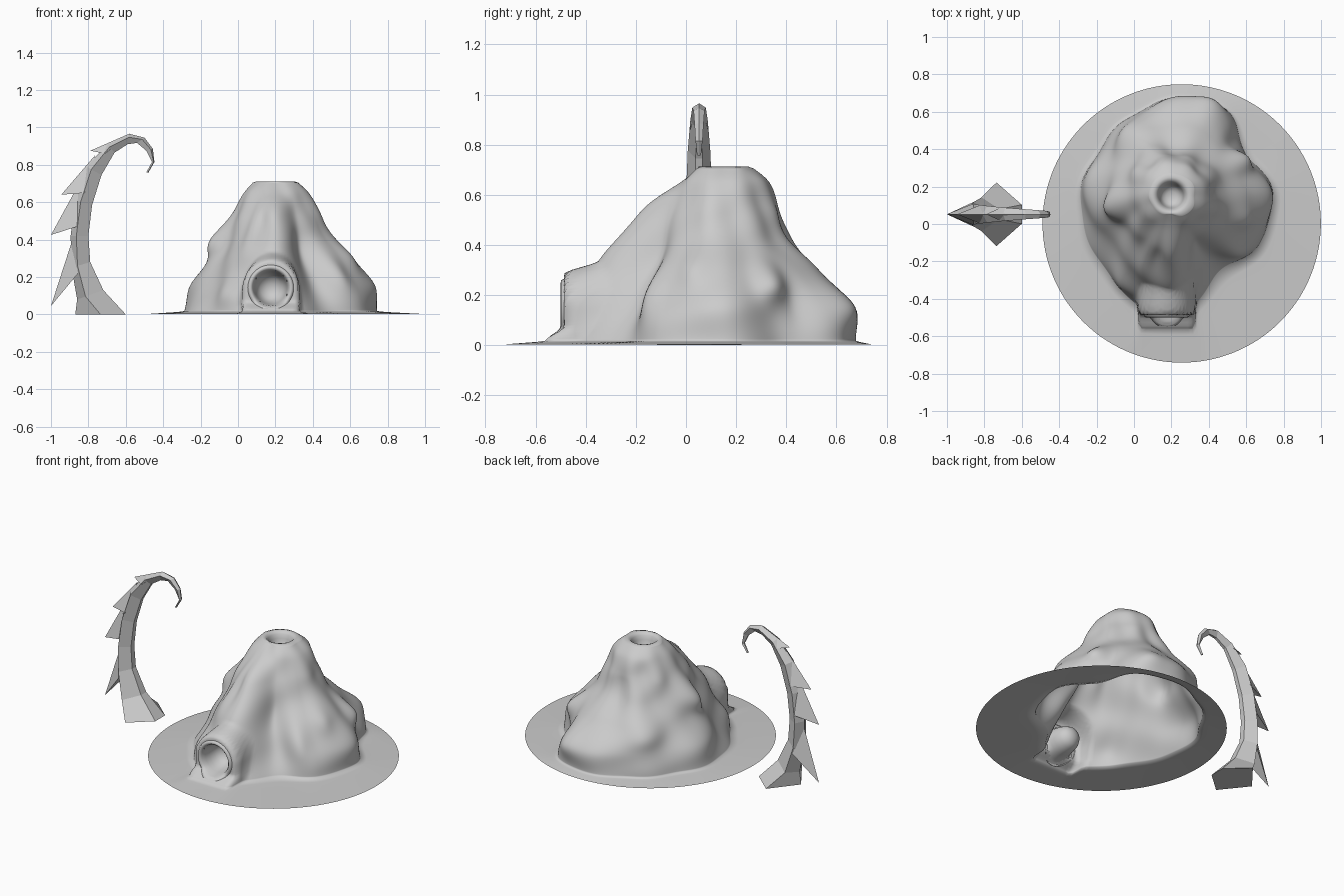
import bpy, bmesh, math

if "Cube" in bpy.data.objects:
    bpy.data.objects.remove(bpy.data.objects["Cube"])


def make(name, verts, faces, smooth):
    me = bpy.data.meshes.new(name)
    me.from_pydata(verts, [], faces)
    bm = bmesh.new()
    bm.from_mesh(me)
    bmesh.ops.remove_doubles(bm, verts=bm.verts, dist=0.0005)
    bm.to_mesh(me)
    bm.free()
    for p in me.polygons:
        p.use_smooth = smooth
    ob = bpy.data.objects.new(name, me)
    bpy.context.collection.objects.link(ob)
    return ob


def spline(pts, t, loop=False):
    # Catmull-Rom through a list of numbers
    n = len(pts)
    i = math.floor(t)
    f = t - i
    g = (lambda k: pts[k % n]) if loop else (lambda k: pts[max(0, min(n - 1, k))])
    a, b, c, d = g(i - 1), g(i), g(i + 1), g(i + 2)
    return b + 0.5 * f * (c - a + f * (2*a - 5*b + 4*c - d + f * (3*(b - c) + d - a)))


def smoothstep(x):
    x = min(1, max(0, x))
    return x * x * (3 - 2 * x)


def ring_faces(rings, n):
    return [(r*n + i, r*n + (i+1) % n, (r+1)*n + (i+1) % n, (r+1)*n + i)
            for r in range(rings - 1) for i in range(n)]


# --- Rocky mound: radius per height in 12 directions around the vent ---
CX, CY = 0.20, 0.15
LEVELS = [0.018, 0.15, 0.30, 0.42, 0.55, 0.65, 0.705]
RADII = [
    [.545, .46, .55, .52, .47, .46, .49, .50, .56, .65, .48, .53],
    [.525, .44, .51, .51, .45, .42, .46, .42, .49, .59, .41, .49],
    [.41, .36, .38, .38, .38, .33, .36, .34, .41, .52, .33, .39],
    [.30, .27, .27, .26, .29, .27, .32, .29, .33, .42, .27, .30],
    [.235, .22, .21, .22, .22, .22, .22, .23, .25, .31, .22, .23],
    [.18, .18, .18, .18, .18, .17, .165, .17, .17, .17, .17, .18],
    [.12, .13, .12, .12, .12, .12, .12, .11, .11, .10, .12, .13]]
# lumps: direction in degrees, height, push, angular width, height width
LUMPS = [(193, .36, .03, 12, .07), (26, .25, .06, 9, .08), (66, .17, .05, 10, .09),
         (342, .30, .03, 9, .08), (318, .20, .04, 8, .10), (240, .12, .03, 8, .08),
         (130, .25, .03, 14, .08), (248, .42, .03, 8, .12), (42, .15, -.03, 8, .12),
         (292, .30, -.03, 10, .14), (258, .50, -.02, 6, .1)]
N, STEPS = 200, 66
DX, DY, DR = 0.255, 0.003, 0.744      # ground disc
HX, HZ = 0.175, 0.142                 # cave mouth centre


def mound_radius(a, t, z):
    deg = math.degrees(a)
    r = spline([spline(row, deg / 30, True) for row in RADII], t)
    for d, h, push, wa, wz in LUMPS:
        da = (deg - d + 180) % 360 - 180
        r += push * math.exp(-(da / wa)**2 - ((z - h) / wz)**2)
    fade = min(1, max(0, (0.72 - z) * 5))
    r += fade * (0.007 * math.sin(9*a + 7*z) + 0.004 * math.sin(4*a - 28*z))
    # arched hood around the cave
    if math.sin(a) < -0.5:
        wall = (CY + 0.487 + 0.075 * smoothstep((.075 - z) / .06)) / -math.sin(a)
        x = CX + wall * math.cos(a)
        dist = math.hypot(x - HX, max(0, z - HZ))
        r += max(0, wall - r) * smoothstep((.195 - dist) / .055)
    return r


verts = []
angles = [2 * math.pi * i / N for i in range(N)]
# skirt from disc edge to mound foot
for k in range(6):
    s = k / 6
    for a in angles:
        c, sn = math.cos(a), math.sin(a)
        b = c * (CX - DX) + sn * (CY - DY)
        edge = -b + math.sqrt(b*b - (CX-DX)**2 - (CY-DY)**2 + DR*DR)
        r = edge + (mound_radius(a, 0, LEVELS[0]) - edge) * s
        verts.append((CX + r*c, CY + r*sn, 0.002 + 0.014 * s))
# slopes
for k in range(STEPS + 1):
    t = k / STEPS * (len(LEVELS) - 1)
    z = spline(LEVELS, t)
    for a in angles:
        r = mound_radius(a, t, z)
        verts.append((CX + r*math.cos(a), CY + r*math.sin(a), z))
# vent at the top
for r, z in [(.10, .712), (.085, .708), (.073, .695), (.065, .67), (.058, .64),
             (.045, .62), (.025, .61), (.0, .607)]:
    verts += [(CX + r*math.cos(a), CY + r*math.sin(a), z) for a in angles]
mound = make("rocky_mound", verts, ring_faces(len(verts) // N, N), True)

# --- Cave: hole in the hood, lined with a rounded lip and a closed pocket ---
bm = bmesh.new()
bm.from_mesh(mound.data)
gone = []
for f in bm.faces:
    c = f.calc_center_median()
    if c.y < -0.35 and math.hypot(c.x - HX, c.z - HZ) < 0.102:
        gone.append(f)
bmesh.ops.delete(bm, geom=gone, context='FACES')
bm.to_mesh(mound.data)
bm.free()

M = 48
profile = [(.124, -.485), (.117, -.498), (.106, -.500), (.096, -.488), (.089, -.46),
           (.084, -.43), (.074, -.39), (.055, -.36), (.025, -.345), (.0, -.342)]
verts = []
for r, y in profile:
    for i in range(M):
        a = -2 * math.pi * i / M
        # lower lip follows the sloping threshold
        z = HZ + r * math.sin(a)
        out = 0.06 * smoothstep((.075 - z) / .06) if r > .09 else 0
        verts.append((HX + r * math.cos(a), y - out, z))
make("cave_pocket", verts, ring_faces(len(profile), M), True)

# --- Curved thorny tentacle: faceted sections, inner edge to outer edge ---
HY = 0.052
# inner x, inner z, outer x, outer z, half width
SECTIONS = [(-.60, 0, -.87, 0, .17), (-.72, .13, -.86, .08, .09), (-.79, .28, -.89, .25, .065),
            (-.80, .42, -.895, .42, .058), (-.78, .585, -.87, .61, .052),
            (-.73, .745, -.81, .79, .045), (-.66, .865, -.70, .91, .035),
            (-.59, .91, -.58, .965, .027), (-.54, .917, -.50, .945, .022),
            (-.49, .875, -.455, .885, .018), (-.46, .815, -.447, .815, .014),
            (-.49, .76, -.48, .757, .008)]
verts = []
for k, (ix, iz, ox, oz, w) in enumerate(SECTIONS):
    s = 0.5 if k == 0 else 0.68
    mx, mz = ix + (ox - ix) * s, iz + (oz - iz) * s
    verts += [(ix, HY - w*.3, iz), (ix, HY + w*.3, iz), (mx, HY + w, mz),
              (ox, HY, oz), (mx, HY - w, mz)]
faces = ring_faces(len(SECTIONS), 5)
faces += [(4, 3, 2, 1, 0), tuple(len(verts) - 5 + i for i in range(5))]
make("tentacle", verts, faces, False)

# thorns along its back: tip x/z, upper root x/z, lower root x/z, half width
THORNS = [(-1.0, .045, -.885, .40, -.855, .22, .067), (-1.0, .425, -.855, .69, -.86, .47, .057),
          (-.945, .64, -.765, .85, -.82, .65, .05), (-.79, .875, -.58, .967, -.71, .86, .037)]
for n, (tx, tz, ux, uz, lx, lz, w) in enumerate(THORNS):
    v = [(tx, HY, tz), (ux, HY, uz), (lx, HY - w, lz), (lx, HY + w, lz)]
    make(f"thorn_{n + 1}", v, [(0, 2, 1), (0, 1, 3), (0, 3, 2), (1, 2, 3)], False)
